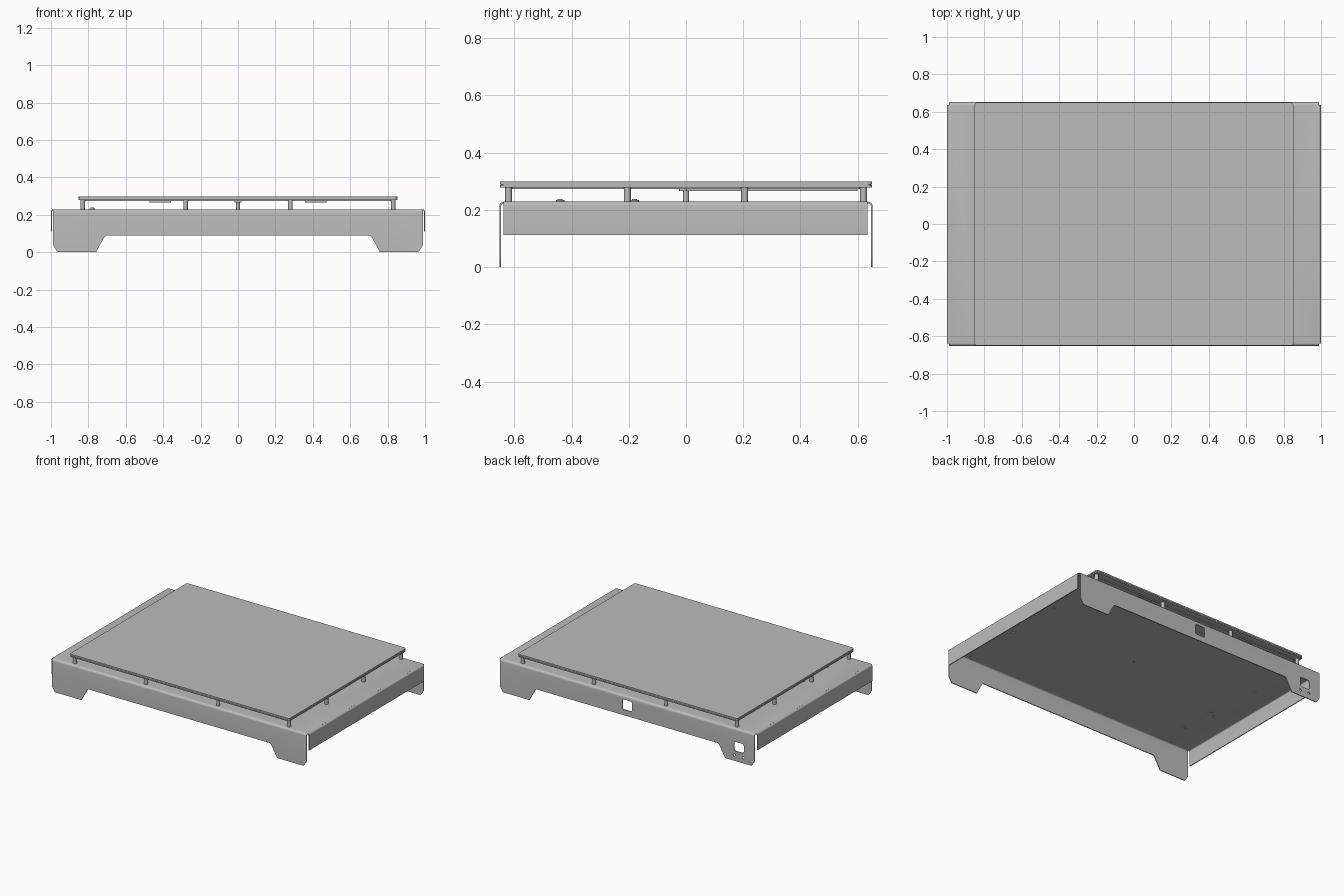
import bpy, bmesh, math
from mathutils import Vector

cube = bpy.data.objects.get("Cube")
if cube:
    bpy.data.objects.remove(cube, do_unlink=True)

grey = bpy.data.materials.new("light_grey_metal")
GREY = (0.5, 0.5, 0.5, 1)
grey.use_nodes = True
grey.diffuse_color = GREY
grey.node_tree.nodes["Principled BSDF"].inputs["Base Color"].default_value = GREY


def prism(name, outline, axis, lo, hi):
    """Extrude a 2D outline along one axis."""
    place = {"x": lambda a, b, t: (t, a, b),
             "y": lambda a, b, t: (a, t, b),
             "z": lambda a, b, t: (a, b, t)}[axis]
    bm = bmesh.new()
    face = bm.faces.new([bm.verts.new(place(a, b, lo)) for a, b in outline])
    new = bmesh.ops.extrude_face_region(bm, geom=[face])["geom"]
    shift = Vector(place(0, 0, hi - lo))
    bmesh.ops.translate(bm, vec=shift, verts=[v for v in new if isinstance(v, bmesh.types.BMVert)])
    bmesh.ops.recalc_face_normals(bm, faces=bm.faces)
    mesh = bpy.data.meshes.new(name)
    bm.to_mesh(mesh)
    bm.free()
    mesh.materials.append(grey)
    ob = bpy.data.objects.new(name, mesh)
    bpy.context.collection.objects.link(ob)
    return ob


def arc(cx, cy, r, a0, a1, n=5):
    return [(cx + r * math.cos(math.radians(a0 + (a1 - a0) * i / n)),
             cy + r * math.sin(math.radians(a0 + (a1 - a0) * i / n))) for i in range(n + 1)]


def rounded(x0, x1, y0, y1, r):
    return (arc(x1 - r, y1 - r, r, 0, 90) + arc(x0 + r, y1 - r, r, 90, 180)
            + arc(x0 + r, y0 + r, r, 180, 270) + arc(x1 - r, y0 + r, r, 270, 360))


def disc(x, y, r, n=16):
    return arc(x, y, r, 0, 360 - 360 / n, n - 1)


def cut(ob, cutters):
    for c in cutters:
        mod = ob.modifiers.new("cut", "BOOLEAN")
        mod.operation, mod.solver, mod.object = "DIFFERENCE", "EXACT", c
    graph = bpy.context.evaluated_depsgraph_get()
    mesh = bpy.data.meshes.new_from_object(ob.evaluated_get(graph))
    ob.modifiers.clear()
    ob.data = mesh
    for c in cutters:
        bpy.data.objects.remove(c, do_unlink=True)


def smooth(ob):
    bpy.ops.object.select_all(action="DESELECT")
    ob.select_set(True)
    bpy.context.view_layer.objects.active = ob
    bpy.ops.object.shade_smooth_by_angle(angle=math.radians(35))


TOP, T, R, DEPTH = 0.229, 0.006, 0.016, 0.652

# Standoff layout: perimeter of a 4 x 4 grid, plus the centre
xs, ys = (-0.83, -0.28, 0.28, 0.83), (-0.62, -0.205, 0.205, 0.62)
posts = [(x, y) for x in xs for y in ys if abs(x) > 0.8 or abs(y) > 0.6]
screws = [(-0.78, -0.44), (-0.78, -0.18)]

# Chassis: folded sheet with front and back flanges
half = [(DEPTH, 0)] + arc(DEPTH - R, TOP - R, R, 0, 90)
inner = arc(DEPTH - R, TOP - R, R - T, 90, 0) + [(DEPTH - T, 0)]
section = (half + [(-y, z) for y, z in reversed(half)]
           + [(-y, z) for y, z in reversed(inner)] + inner)
chassis = prism("chassis", section, "x", -0.988, 0.988)

# Arch between the feet, clipped feet corners
cutters = [prism("arch_cutter", [(-0.765, -0.02), (-0.757, 0.005), (-0.715, 0.08), (-0.705, 0.09),
                                 (0.705, 0.09), (0.715, 0.08), (0.757, 0.005), (0.765, -0.02)],
                 "y", -1, 1)]
for s in (-1, 1):
    cutters.append(prism("corner_cutter", [(s * 1.02, -0.02), (s * 0.945, -0.02),
                                           (s * 0.968, 0.005), (s * 0.99, 0.04),
                                           (s * 1.02, 0.04)], "y", -1, 1))
# Connector openings in the back flange
cutters.append(prism("port_cutter", rounded(-0.037, 0.037, 0.13, 0.2, 0.01), "y", 0.6, 0.7))
cutters.append(prism("socket_cutter", rounded(-0.905, -0.83, 0.07, 0.135, 0.014), "y", 0.6, 0.7))
for x in (-0.9, -0.83):
    cutters.append(prism("hole_cutter", disc(x, 0.04, 0.009), "y", 0.6, 0.7))
# Screw holes in the deck
for x, y in posts + [(0, 0)]:
    cutters.append(prism("hole_cutter", disc(x, y, 0.007, 12), "z", 0.2, 0.25))
cut(chassis, cutters)
smooth(chassis)

# Side flanges folded down from the deck
for s, side in ((1, "left"), (-1, "right")):
    r = 0.013
    shape = ([(0.985, TOP)] + arc(1 - r, TOP - r, r, 90, 0) + [(1, 0.112), (1 - T, 0.112)]
             + arc(1 - r, TOP - r, r - T, 0, 90) + [(0.985, TOP - T)])
    smooth(prism(side + "_flange", [(s * x, z) for x, z in shape], "y", -0.638, 0.635))

# Standoffs carrying the upper plate, and the centre support
for i, (x, y) in enumerate(posts):
    smooth(prism(f"standoff_{i + 1}", disc(x, y, 0.012), "z", TOP, 0.28))
smooth(prism("centre_standoff", disc(0, 0, 0.011), "z", TOP, 0.274))
prism("centre_pad", rounded(-0.02, 0.02, -0.024, 0.016, 0.005), "z", 0.266, 0.274)

# Domed screw heads on the deck
for i, (x, y) in enumerate(screws):
    for r, z0, z1 in ((0.015, TOP - T - 0.004, TOP + 0.005), (0.009, TOP + 0.005, TOP + 0.009)):
        smooth(prism(f"screw_head_{i + 1}", disc(x, y, r), "z", z0, z1))

# Upper plate stack
prism("under_sheet", rounded(-0.82, 0.82, -0.61, 0.61, 0.012), "z", 0.273, 0.279)
prism("lower_plate", rounded(-0.852, 0.852, -0.65, 0.65, 0.014), "z", 0.279, 0.287)
prism("spacer_sheet", rounded(-0.848, 0.848, -0.646, 0.646, 0.014), "z", 0.287, 0.289)
prism("upper_plate", rounded(-0.852, 0.852, -0.65, 0.65, 0.014), "z", 0.289, 0.299)

# Slim rails below the plate
for s, side in ((1, "left"), (-1, "right")):
    prism(side + "_rail", rounded(s * 0.415 - 0.058, s * 0.415 + 0.058, 0.0, 0.6, 0.006),
          "z", 0.267, 0.274)
